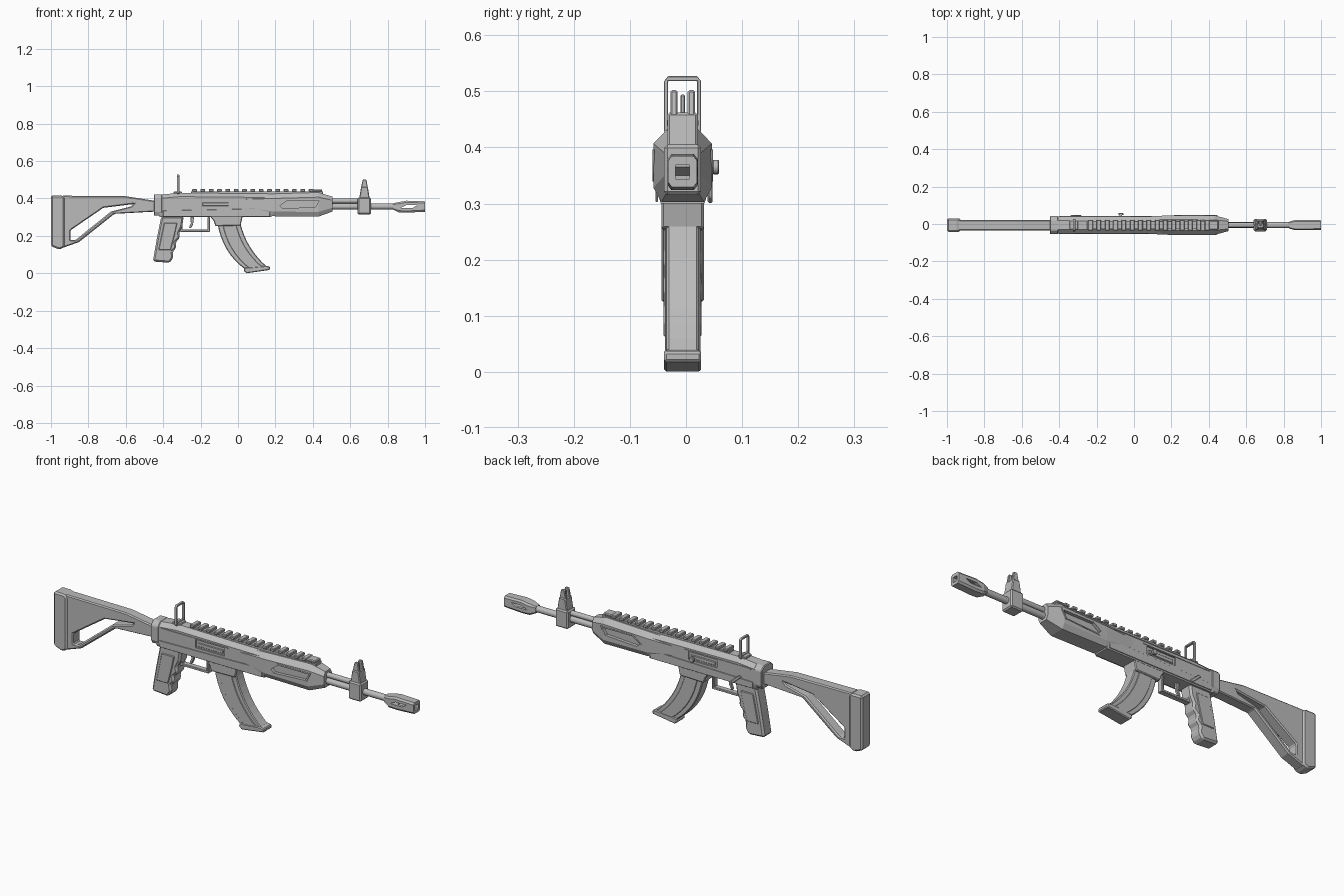
import bpy
import bmesh
import math

default_cube = bpy.data.objects.get("Cube")
if default_cube:
    bpy.data.objects.remove(default_cube, do_unlink=True)

MID = -.006  # the side plane that the body is mirrored about

grey = bpy.data.materials.new("plain_grey")
grey.use_nodes = True
colour = (.5, .5, .5, 1)
grey.diffuse_color = colour
grey.node_tree.nodes["Principled BSDF"].inputs["Base Color"].default_value = colour


def skin(name, rings, bevel=0, cutters=(), smooth=False):
    """Bridge a list of matching rings, cap the ends, then cut and bevel."""
    bm = bmesh.new()
    loops = [[bm.verts.new(point) for point in ring] for ring in rings]
    count = len(loops[0])
    for first, second in zip(loops, loops[1:]):
        for i in range(count):
            j = (i + 1) % count
            bm.faces.new((first[i], first[j], second[j], second[i]))
    bm.faces.new(loops[0])
    bm.faces.new(loops[-1])
    bmesh.ops.recalc_face_normals(bm, faces=bm.faces)
    mesh = bpy.data.meshes.new(name)
    bm.to_mesh(mesh)
    bm.free()
    mesh.materials.append(grey)
    ob = bpy.data.objects.new(name, mesh)
    bpy.context.scene.collection.objects.link(ob)
    for cutter in cutters:
        mod = ob.modifiers.new("cut", "BOOLEAN")
        mod.operation = "DIFFERENCE"
        mod.solver = "EXACT"
        mod.object = cutter
    if bevel:
        mod = ob.modifiers.new("bevel", "BEVEL")
        mod.width = bevel
        mod.segments = 1
        mod.limit_method = "ANGLE"
    if ob.modifiers:
        graph = bpy.context.evaluated_depsgraph_get()
        ob.data = bpy.data.meshes.new_from_object(ob.evaluated_get(graph))
        ob.modifiers.clear()
    for cutter in cutters:
        bpy.data.objects.remove(cutter, do_unlink=True)
    if smooth:
        bpy.ops.object.select_all(action="DESELECT")
        ob.select_set(True)
        bpy.context.view_layer.objects.active = ob
        bpy.ops.object.shade_smooth_by_angle()
    return ob


def prism(name, outline, half, bevel=0, cutters=(), side=0):
    """Extrude a side outline (x, z) across the width."""
    rings = [[(x, MID + side + s * half, z) for x, z in outline] for s in (-1, 1)]
    return skin(name, rings, bevel, cutters)


def block(name, x0, x1, z0, z1, half, bevel=0, cutters=(), side=0):
    return prism(name, [(x0, z0), (x1, z0), (x1, z1), (x0, z1)], half, bevel, cutters, side)


def octagon(x, half, z0, z1, low, high, drop=.02):
    """Cross-section with chamfered lower and upper corners."""
    right = [(half - low, z0), (half, z0 + drop), (half, z1 - drop), (half - high, z1)]
    ring = right + [(-y, z) for y, z in reversed(right)]
    return [(x, MID + y, z) for y, z in ring]


def circle(r, n=16):
    return [(r * math.cos(math.tau * i / n), r * math.sin(math.tau * i / n)) for i in range(n)]


def tube(name, x0, x1, z, r):
    return skin(name, [[(x, MID + a, z + b) for a, b in circle(r)] for x in (x0, x1)], smooth=True)


def curve(a, b, c, steps=8):
    """Sample a quadratic curve."""
    ts = [i / steps for i in range(steps + 1)]
    return [tuple((1 - t) ** 2 * p + 2 * t * (1 - t) * q + t * t * r
                  for p, q, r in zip(a, b, c)) for t in ts]


# Shoulder stock with its triangular opening, and the butt pad
opening = prism("opening", [(-.895, .23), (-.72, .35), (-.56, .37), (-.57, .358),
                            (-.68, .33), (-.87, .177), (-.895, .177)], .1)
prism("stock", [(-.94, .415), (-.6, .412), (-.44, .387), (-.44, .33), (-.66, .318),
                (-.85, .167), (-.94, .135)], .028, .008, [opening])
prism("butt_pad", [(-1, .417), (-.94, .417), (-.927, .405), (-.927, .14),
                   (-.955, .127), (-1, .145)], .036, .008)

# Receiver with shallow ports on both sides
ports = [block("port", -.2, -.04, .352, .392, .012, side=s * .05) for s in (-1, 1)]
skin("receiver", [octagon(-.42, .045, .3, .42, .006, .02),
                  octagon(-.31, .045, .3, .43, .006, .022),
                  octagon(.18, .045, .3, .425, .006, .022)], cutters=ports)
skin("receiver_rear_cap", [octagon(x, .048, .308, .422, .01, .02) for x in (-.45, -.405)], .004)
for s in (-1, 1):
    block("bolt", -.19, -.05, .36, .378, .003, .002, side=s * .04)
    block("cover_seam_rib", -.39, -.02, .394, .4, .002, side=s * .046)
    prism("lower_side_plate", [(-.4, .303), (.17, .303), (.17, .33), (.1, .345), (-.4, .335)],
          .002, .001, side=s * .046)

# Charging handle and safety lever on the left
for name, r, near, far in (("handle_shaft", .007, .035, .057), ("handle_knob", .013, .053, .065)):
    skin(name, [[(-.07 + a, MID + y, .365 + b) for a, b in circle(r)] for y in (near, far)],
         .002, smooth=True)
prism("safety_lever", [(-.34, .345), (-.325, .35), (-.28, .31), (-.29, .3)], .004, .002, side=.049)

# Handguard with vents
vent = [(.225, .362), (.265, .39), (.435, .39), (.415, .355), (.24, .346)]
vents = [prism("vent", vent, .014, side=s * .052) for s in (-1, 1)]
skin("handguard", [octagon(.02, .044, .335, .415, .006, .018),
                   octagon(.19, .052, .305, .425, .014, .022, .025),
                   octagon(.43, .052, .303, .432, .014, .024, .025),
                   octagon(.505, .032, .33, .41, .01, .012)], cutters=vents)
for s in (-1, 1):
    inner = prism("inner", vent, .02, side=s * .052)
    rim = [(.33 + (x - .33) * 1.1, .368 + (z - .368) * 1.3) for x, z in vent]
    prism("vent_rim", rim, .002, 0, [inner], side=s * .052)

# Accessory rail
block("rail_base", -.25, .455, .42, .438, .022, .002)
for i in range(15):
    x = -.245 + i * .0445
    block("rail_tooth", x, x + .025, .436, .451, .028, .003)
block("rail_front_stop", .4, .45, .436, .449, .024, .004)

# Rear sight: a chamfered frame on a foot
window = block("window", -.4, -.2, .44, .518, .026)
skin("rear_sight_frame", [octagon(x, .033, .42, .527, .007, .007, .009) for x in (-.326, -.314)],
     .001, [window])
block("rear_sight_foot", -.345, -.3, .42, .436, .025, .003)

# Barrel, gas tube and muzzle
tube("barrel", .48, .85, .357, .016)
tube("gas_tube", .48, .66, .387, .013)
bore = block("bore", .9, 1.1, .344, .369, .0125)
slot = prism("slot", [(.87, .35), (.9, .365), (.96, .365), (.935, .35)], .1)
skin("muzzle_brake", [octagon(.83, .018, .34, .374, .005, .005, .006),
                      octagon(.86, .027, .326, .381, .007, .007, .009),
                      octagon(.9, .027, .324, .388, .007, .007, .009),
                      octagon(1, .026, .329, .385, .007, .007, .009)], cutters=[bore, slot])

# Front sight block with guard ears and post
block("front_sight_block", .64, .71, .315, .405, .033, .006)
prism("front_sight_tower", [(.648, .4), (.658, .462), (.694, .462), (.704, .4)], .027, .004)
for s in (-1, 1):
    prism("front_sight_ear", [(.657, .455), (.667, .502), (.686, .502), (.695, .455)],
          .0065, .003, side=s * .0155)
block("front_sight_post", .671, .681, .455, .494, .004, .002)

# Pistol grip with finger grooves
prism("pistol_grip", [(-.41, .305), (-.29, .305), (-.298, .25), (-.315, .215), (-.31, .19),
                      (-.335, .165), (-.328, .14), (-.35, .115), (-.345, .085), (-.365, .056),
                      (-.455, .063), (-.435, .18)], .034, .009)
for s in (-1, 1):
    prism("grip_panel", [(-.395, .27), (-.325, .27), (-.34, .2), (-.36, .125), (-.425, .125)],
          .004, .003, side=s * .034)

# Trigger and its guard
prism("trigger_guard", [(-.31, .3), (-.31, .222), (-.15, .222), (-.15, .3), (-.162, .3),
                        (-.162, .234), (-.298, .234), (-.298, .3)], .014, .002)
prism("trigger", [(-.255, .3), (-.235, .3), (-.24, .262), (-.252, .24), (-.262, .245),
                  (-.252, .268)], .007, .002)

# Magazine well, curved magazine, ribs and floor plate
prism("magazine_well", [(-.15, .305), (.025, .305), (.014, .255), (-.12, .252), (-.13, .28)],
      .038, .004)
back = curve((-.11, .27), (-.085, .11), (.04, .02))
front = curve((.012, .27), (.045, .13), (.155, .035))
prism("magazine", back + front[::-1], .0285, .004)


def across(t, i):
    """Point on the magazine side, from its back edge to its front edge."""
    return tuple(a + t * (b - a) for a, b in zip(back[i], front[i]))


steps = range(len(back))
for s in (-1, 1):
    strip = [across(.22, i) for i in steps] + [across(.8, i) for i in reversed(steps)]
    prism("magazine_side_panel", strip, .003, .002, side=s * .0285)
prism("magazine_floor_plate", [(.03, .014), (.045, 0), (.17, .018), (.17, .036),
                               (.15, .04), (.035, .03)], .033, .004)
